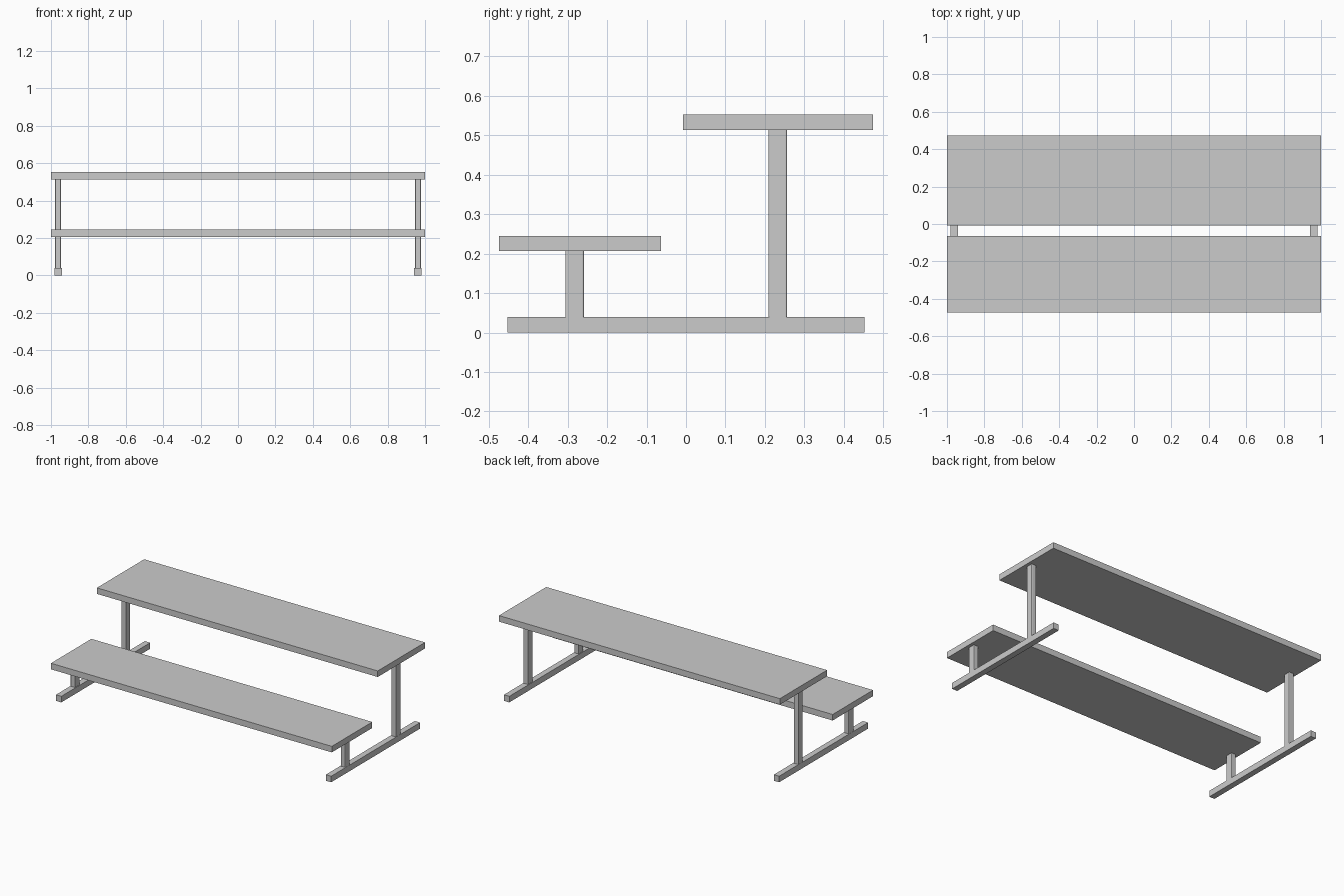
import bpy
import bmesh

if "Cube" in bpy.data.objects:
    bpy.data.objects.remove(bpy.data.objects["Cube"])


def box(name, x, y, z, round_corners=0.0):
    """Box from (min, max) ranges, optionally with rounded upright edges."""
    bm = bmesh.new()
    bmesh.ops.create_cube(bm, size=1)
    for v in bm.verts:
        for i, (lo, hi) in enumerate((x, y, z)):
            v.co[i] = lo if v.co[i] < 0 else hi
    if round_corners:
        upright = [e for e in bm.edges
                   if abs(e.verts[0].co.z - e.verts[1].co.z) > 1e-4]
        bmesh.ops.bevel(bm, geom=upright, offset=round_corners, segments=3,
                        profile=0.5, affect='EDGES')
    mesh = bpy.data.meshes.new(name)
    bm.to_mesh(mesh)
    bm.free()
    obj = bpy.data.objects.new(name, mesh)
    bpy.context.collection.objects.link(obj)
    return obj


# Long boards
box("table_top", (-1, 1), (-0.007, 0.474), (0.513, 0.552))
box("bench_seat", (-1, 1), (-0.474, -0.063), (0.206, 0.245))

# End frames: floor rail with a short seat post and a tall table post
for side, s in (("left", -1), ("right", 1)):
    def span(a, b):
        return tuple(sorted((s * a, s * b)))
    box(side + "_foot_rail", span(0.942, 0.98), (-0.452, 0.452), (0, 0.039))
    box(side + "_seat_post", span(0.946, 0.979), (-0.306, -0.259),
        (0.039, 0.206), 0.004)
    box(side + "_table_post", span(0.946, 0.979), (0.209, 0.256),
        (0.039, 0.513), 0.004)
